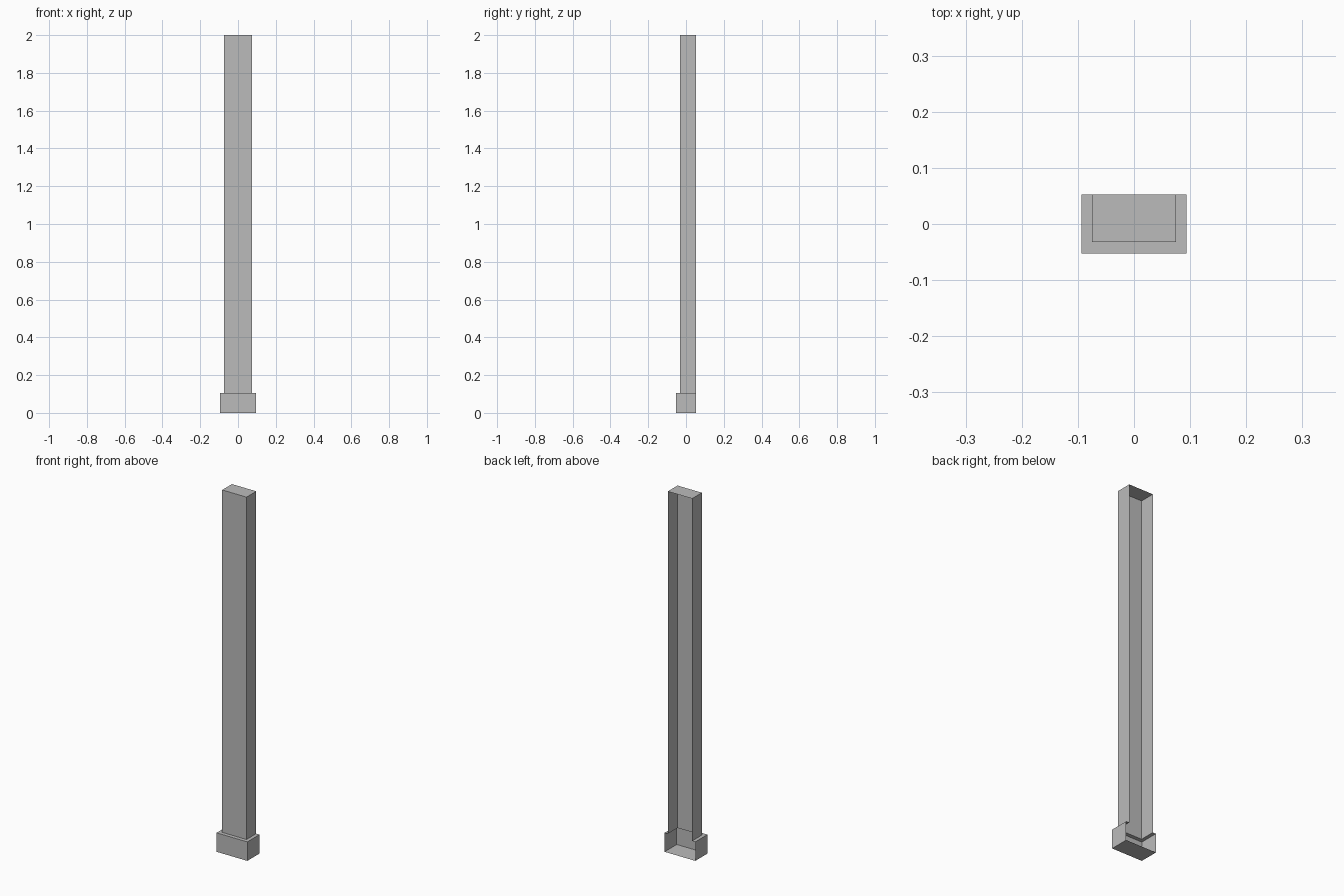
import bpy, bmesh
from mathutils import Vector

old = bpy.data.objects.get("Cube")
if old:
    bpy.data.objects.remove(old, do_unlink=True)

grey = bpy.data.materials.new("plain grey")
grey.use_nodes = True
colour = (0.5, 0.5, 0.5, 1)
grey.diffuse_color = colour
grey.node_tree.nodes["Principled BSDF"].inputs["Base Color"].default_value = colour

BACK = 0.053
BASE_HALF, BASE_FRONT, BASE_TOP = 0.094, -0.053, 0.105
SHAFT_HALF, SHAFT_FRONT, SHAFT_TOP = 0.0745, -0.032, 2.0


def finish(name, bm):
    mesh = bpy.data.meshes.new(name)
    bm.to_mesh(mesh)
    bm.free()
    mesh.materials.append(grey)
    obj = bpy.data.objects.new(name, mesh)
    bpy.context.collection.objects.link(obj)
    return obj


def open_box(name, half, front, bottom, top, open_sides):
    """Thin box shell with the faces looking along open_sides left out."""
    bm = bmesh.new()
    bmesh.ops.create_cube(bm, size=1)
    bm.normal_update()
    gone = [f for f in bm.faces if any(f.normal.dot(Vector(d)) > 0.9 for d in open_sides)]
    bmesh.ops.delete(bm, geom=gone, context='FACES')
    for v in bm.verts:
        v.co = (half if v.co.x > 0 else -half,
                BACK if v.co.y > 0 else front,
                top if v.co.z > 0 else bottom)
    return finish(name, bm)


behind, up, down = (0, 1, 0), (0, 0, 1), (0, 0, -1)

# Tall shaft: capped, open at the back and into the base
open_box("shaft", SHAFT_HALF, SHAFT_FRONT, BASE_TOP, SHAFT_TOP, [behind, down])

# Plinth: closed floor, open at the back
open_box("base", BASE_HALF, BASE_FRONT, 0, BASE_TOP, [behind, up])

# Ledge joining the plinth rim to the foot of the shaft
bm = bmesh.new()
outer = [(-BASE_HALF, BACK), (-BASE_HALF, BASE_FRONT), (BASE_HALF, BASE_FRONT), (BASE_HALF, BACK)]
inner = [(-SHAFT_HALF, BACK), (-SHAFT_HALF, SHAFT_FRONT), (SHAFT_HALF, SHAFT_FRONT), (SHAFT_HALF, BACK)]
rim, foot = ([bm.verts.new((x, y, BASE_TOP)) for x, y in loop] for loop in (outer, inner))
for i in range(3):
    bm.faces.new((rim[i], rim[i + 1], foot[i + 1], foot[i]))
finish("base_ledge", bm)
